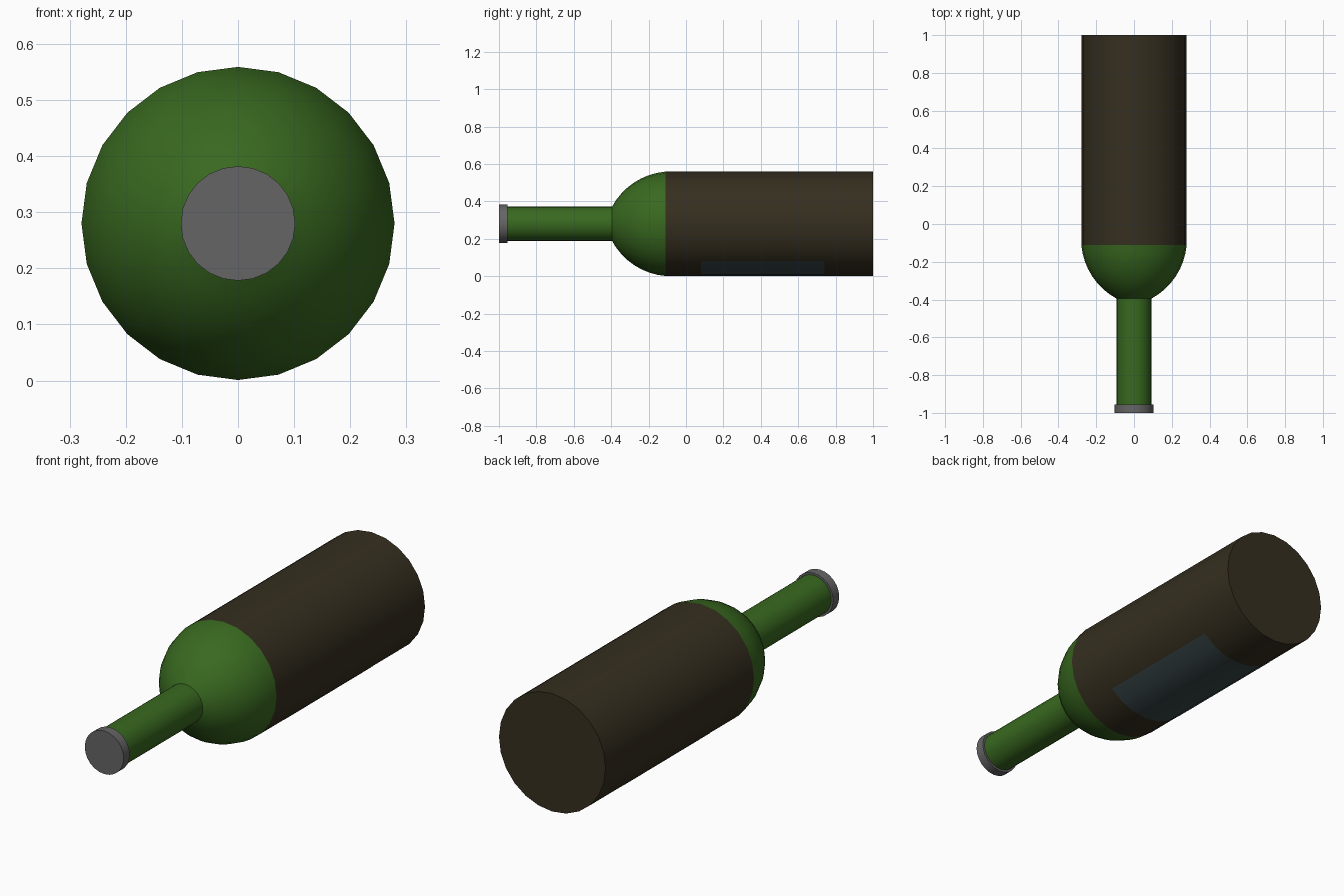
import bpy, bmesh
from math import sin, cos, pi, radians

if "Cube" in bpy.data.objects:
    bpy.data.objects.remove(bpy.data.objects["Cube"])

SIDES = 24
AXIS_Z = 0.28


def material(name, rgb):
    m = bpy.data.materials.new(name)
    m.diffuse_color = (*rgb, 1)
    m.use_nodes = True
    m.node_tree.nodes["Principled BSDF"].inputs["Base Color"].default_value = m.diffuse_color
    return m


def lathe(name, profile, mat, start=0.0, steps=SIDES, close_front=False, close_back=False):
    """Sweep (y, radius) points around the lying bottle's axis; angle 0 is straight down."""
    bm = bmesh.new()
    full = steps == SIDES
    count = steps if full else steps + 1
    rings = []
    for y, r in profile:
        angles = [start + 2 * pi * i / SIDES for i in range(count)]
        rings.append([bm.verts.new((r * sin(a), y, AXIS_Z - r * cos(a))) for a in angles])
    for a, b in zip(rings, rings[1:]):
        for i in range(steps):
            j = (i + 1) % count
            bm.faces.new((a[i], b[i], b[j], a[j]))
    if close_front:
        bm.faces.new(rings[0])
    if close_back:
        bm.faces.new(rings[-1][::-1])
    me = bpy.data.meshes.new(name)
    bm.to_mesh(me)
    bm.free()
    me.materials.append(mat)
    ob = bpy.data.objects.new(name, me)
    bpy.context.collection.objects.link(ob)
    bpy.ops.object.select_all(action='DESELECT')
    ob.select_set(True)
    bpy.context.view_layer.objects.active = ob
    bpy.ops.object.shade_smooth_by_angle(angle=radians(30))
    return ob


green = material("green_glass", (0.04, 0.14, 0.014))
brown = material("dark_body", (0.036, 0.028, 0.014))
slate = material("label_paper", (0.04, 0.06, 0.065))
grey = material("cap_grey", (0.13, 0.13, 0.13))

# Shoulder: arc from the neck out to the body
y0, r0, y1, r1 = -0.395, 0.092, -0.11, 0.279
t0, t1 = radians(62), radians(5)
arc = []
for i in range(9):
    t = t0 + (t1 - t0) * i / 8
    arc.append((y0 + (y1 - y0) * (sin(t0) - sin(t)) / (sin(t0) - sin(t1)),
                r0 + (r1 - r0) * (cos(t) - cos(t0)) / (cos(t1) - cos(t0))))

# Neck and shoulder in green, main body in brown
lathe("neck_and_shoulder", [(-0.955, r0)] + arc, green)
lathe("body", [(y1, r1), (1.0, r1)], brown, close_back=True)

# Cap over the mouth
lathe("cap", [(-1.0, 0.102), (-0.955, 0.102)], grey, close_front=True, close_back=True)

# Label wrapped around the underside
lathe("label", [(0.08, 0.28), (0.74, 0.28)], slate, start=-pi / 4, steps=6)
